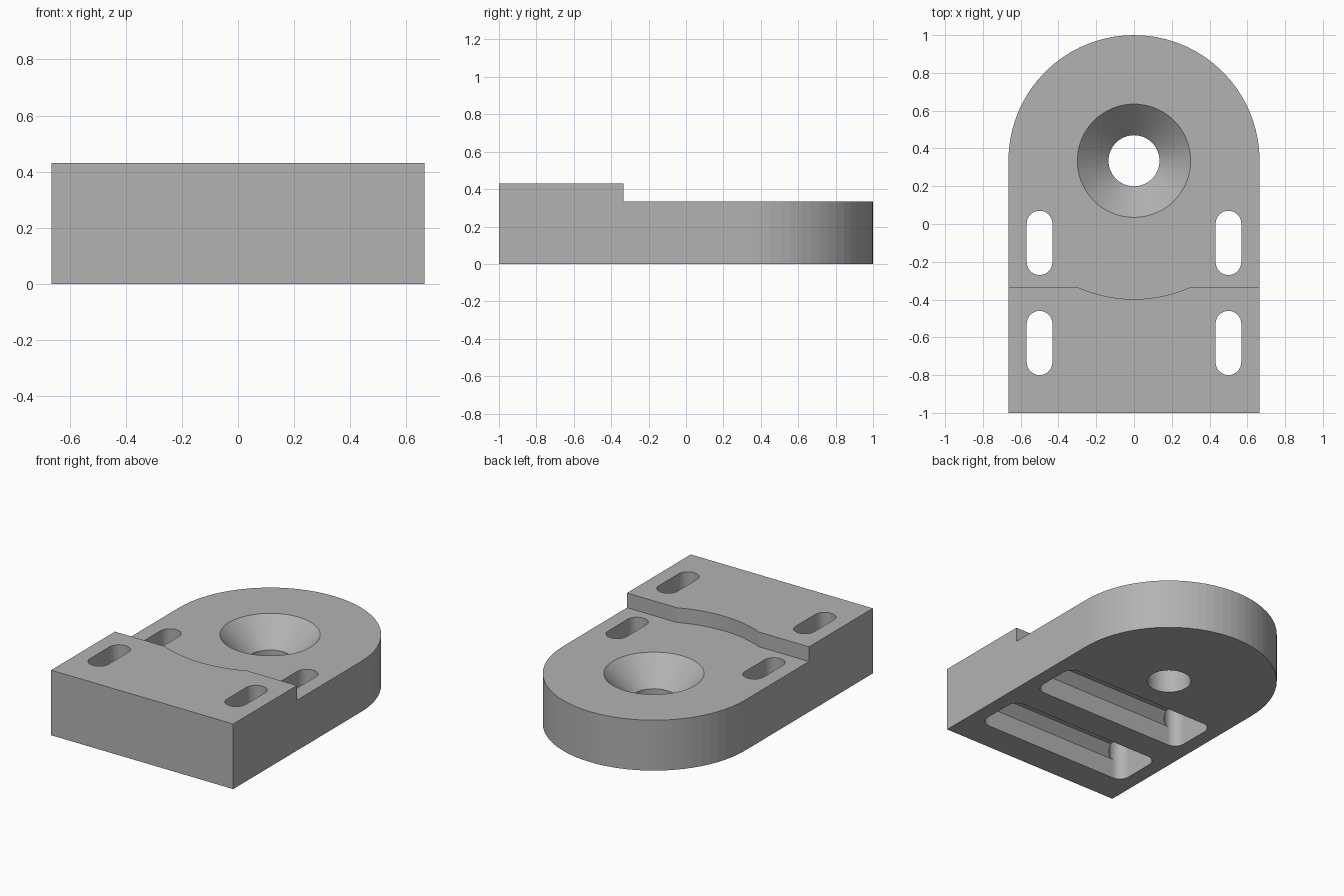
import bpy, bmesh
from math import sin, cos, pi, asin
from mathutils import Vector

if "Cube" in bpy.data.objects:
    bpy.data.objects.remove(bpy.data.objects["Cube"], do_unlink=True)

HALF_WIDTH, HOLE_Y = 0.665, 0.335
DECK_Z, TOP_Z = 0.333, 0.43
STEP_Y, STEP_RADIUS = -0.335, 0.733

grey = bpy.data.materials.new("plain grey")
grey.use_nodes = True
colour = (0.45, 0.45, 0.45, 1)
grey.diffuse_color = colour
grey.node_tree.nodes["Principled BSDF"].inputs["Base Color"].default_value = colour


def arc(cx, cy, r, start, end, n):
    return [(cx + r * cos(start + (end - start) * i / n),
             cy + r * sin(start + (end - start) * i / n)) for i in range(n + 1)]


def solid(name, bm):
    bmesh.ops.recalc_face_normals(bm, faces=bm.faces[:])
    mesh = bpy.data.meshes.new(name)
    bm.to_mesh(mesh)
    bm.free()
    mesh.materials.append(grey)
    obj = bpy.data.objects.new(name, mesh)
    bpy.context.collection.objects.link(obj)
    return obj


def prism(name, points, offset):
    """Extrude a closed outline of 3D points by an offset."""
    bm = bmesh.new()
    face = bm.faces.new([bm.verts.new(p) for p in points])
    moved = bmesh.ops.extrude_face_region(bm, geom=[face])["geom"]
    bmesh.ops.translate(bm, vec=Vector(offset),
                        verts=[v for v in moved if isinstance(v, bmesh.types.BMVert)])
    return solid(name, bm)


def upright(name, outline, z0, z1):
    return prism(name, [(x, y, z0) for x, y in outline], (0, 0, z1 - z0))


# Plate with a square front and a round back
outline = [(-HALF_WIDTH, -1), (HALF_WIDTH, -1)] + arc(0, HOLE_Y, HALF_WIDTH, 0, pi, 36)
plate = upright("mounting_plate", outline, 0, TOP_Z)
cutters = []

# Lowered deck, with a shallow arc cut into the step
half = asin(0.3 / STEP_RADIUS)
deck = [(-1, 2), (-1, STEP_Y)]
deck += arc(0, HOLE_Y, STEP_RADIUS, -pi / 2 - half, -pi / 2 + half, 14)
deck += [(1, STEP_Y), (1, 2)]
cutters.append(upright("deck_cutter", deck, DECK_Z, 1))

# Countersunk screw hole, lathed as stacked rings
bm = bmesh.new()
rings = []
for r, z in [(0.135, -0.1), (0.135, 0.168), (0.3, DECK_Z), (0.3, 0.6)]:
    rings.append([bm.verts.new((x, y, z)) for x, y in arc(0, HOLE_Y, r, 0, 2 * pi, 72)[:-1]])
for low, high in zip(rings, rings[1:]):
    for i in range(len(low)):
        j = (i + 1) % len(low)
        bm.faces.new((low[i], low[j], high[j], high[i]))
bm.faces.new(rings[0])
bm.faces.new(rings[-1])
cutters.append(solid("screw_hole_cutter", bm))

# Two pairs of strap slots, each pair joined by a channel underneath
SLOT_X, SLOT_R, SLOT_HALF = 0.5, 0.068, 0.17
WALL_Z, CEILING_Z = 0.13, 0.19
for centre in (-0.63, -0.1):
    reach = SLOT_HALF - SLOT_R
    for side in (-1, 1):
        stadium = arc(side * SLOT_X, centre + reach, SLOT_R, 0, pi, 16)
        stadium += arc(side * SLOT_X, centre - reach, SLOT_R, pi, 2 * pi, 16)
        cutters.append(upright("slot_cutter", stadium, -0.1, 0.6))
    bevel = CEILING_Z - WALL_Z
    section = [(-SLOT_HALF, -0.1), (-SLOT_HALF, WALL_Z), (bevel - SLOT_HALF, CEILING_Z),
               (SLOT_HALF - bevel, CEILING_Z), (SLOT_HALF, WALL_Z), (SLOT_HALF, -0.1)]
    cutters.append(prism("channel_cutter", [(-SLOT_X, centre + y, z) for y, z in section],
                         (2 * SLOT_X, 0, 0)))

# Cut everything, keep the result and drop the cutters
for cutter in cutters:
    cutter.hide_render = True
    mod = plate.modifiers.new("cut", "BOOLEAN")
    mod.operation = "DIFFERENCE"
    mod.solver = "EXACT"
    mod.object = cutter
bpy.context.view_layer.update()
result = plate.evaluated_get(bpy.context.evaluated_depsgraph_get())
plate.data = bpy.data.meshes.new_from_object(result)
plate.modifiers.clear()
for cutter in cutters:
    bpy.data.objects.remove(cutter, do_unlink=True)
